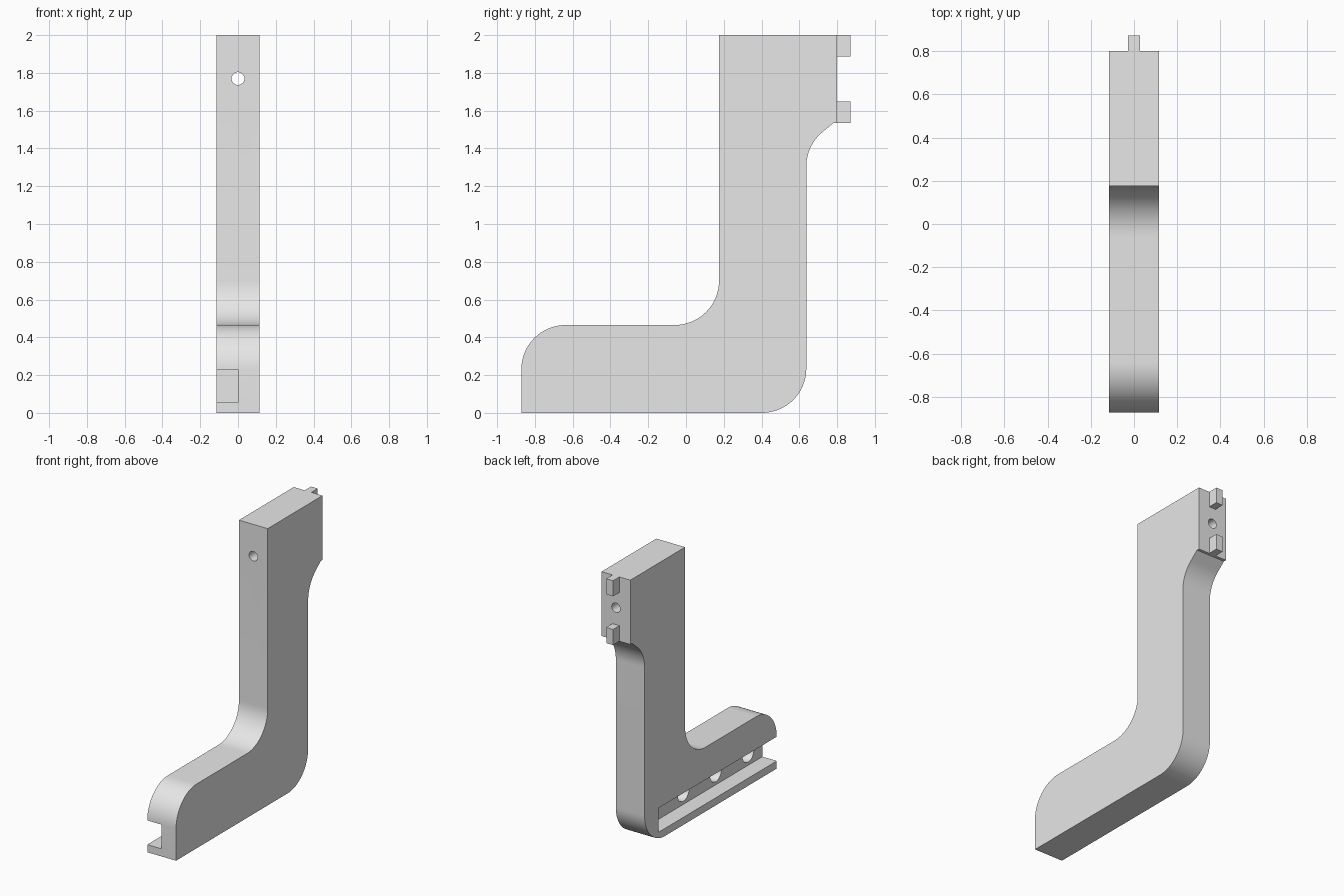
import bpy, bmesh
from math import cos, sin, radians, pi
from mathutils import Matrix

cube = bpy.data.objects.get("Cube")
if cube:
    bpy.data.objects.remove(cube, do_unlink=True)

grey = bpy.data.materials.new("light grey")
grey.use_nodes = True
grey.diffuse_color = (0.8, 0.8, 0.8, 1)
grey.node_tree.nodes["Principled BSDF"].inputs["Base Color"].default_value = (0.8, 0.8, 0.8, 1)

HALF = 0.115   # half thickness of the bracket
R = 0.235      # corner radius


def add_object(name, bm):
    bmesh.ops.recalc_face_normals(bm, faces=bm.faces)
    mesh = bpy.data.meshes.new(name)
    bm.to_mesh(mesh)
    bm.free()
    mesh.materials.append(grey)
    obj = bpy.data.objects.new(name, mesh)
    bpy.context.collection.objects.link(obj)
    return obj


def box(name, low, high):
    bm = bmesh.new()
    bmesh.ops.create_cube(bm, size=1)
    for v in bm.verts:
        v.co = [(a + b) / 2 + c * (b - a) for a, b, c in zip(low, high, v.co)]
    return add_object(name, bm)


def rod(name, axis, centre, radius, length):
    bm = bmesh.new()
    turn = Matrix.Rotation(pi / 2, 4, "Y" if axis == "X" else "X")
    bmesh.ops.create_cone(bm, cap_ends=True, segments=32, radius1=radius, radius2=radius,
                          depth=length, matrix=Matrix.Translation(centre) @ turn)
    return add_object(name, bm)


def arc(y, z, start, end, steps=16):
    angles = [radians(start + (end - start) * i / steps) for i in range(steps + 1)]
    return [(y + R * cos(a), z + R * sin(a)) for a in angles]


def cut(target, cutter):
    mod = target.modifiers.new(cutter.name, "BOOLEAN")
    mod.operation = "DIFFERENCE"
    mod.solver = "EXACT"
    mod.object = cutter
    bpy.context.view_layer.objects.active = target
    bpy.ops.object.modifier_apply(modifier=mod.name)
    bpy.data.objects.remove(cutter, do_unlink=True)


# Side profile of the bracket, extruded across its thickness
profile = [(0.175, 2), (0.8, 2), (0.8, 1.535), (0.78, 1.535)]
profile += arc(0.637 + R, 1.305, 129, 180)
profile += arc(0.637 - R, R, 0, -90)
profile += [(-0.872, 0)]
profile += arc(-0.872 + R, 0.465 - R, 180, 90)
profile += arc(0.175 - R, 0.465 + R, -90, 0)
bm = bmesh.new()
face = bm.faces.new([bm.verts.new((-HALF, y, z)) for y, z in profile])
side = bmesh.ops.extrude_face_region(bm, geom=[face])["geom"]
bmesh.ops.translate(bm, vec=(2 * HALF, 0, 0),
                    verts=[g for g in side if isinstance(g, bmesh.types.BMVert)])
bracket = add_object("bracket_body", bm)

# Slot along the foot, blind holes in its wall, and the bolt hole at the top
cut(bracket, box("slot_cutter", (-0.2, -1, 0.055), (0, 0.478, 0.23)))
for y in (0.03, -0.34, -0.71):
    cut(bracket, rod("blind_hole_cutter", "X", (0.03, y, 0.143), 0.065, 0.12))
cut(bracket, rod("bolt_hole_cutter", "Y", (0, 0.5, 1.77), 0.034, 1))

bpy.ops.object.select_all(action="DESELECT")
bracket.select_set(True)
bpy.context.view_layer.objects.active = bracket
bpy.ops.object.shade_smooth_by_angle(angle=radians(30))

# Locating tabs on the back
for name, z in (("upper_tab", 1.887), ("lower_tab", 1.535)):
    box(name, (-0.027, 0.79, z), (0.027, 0.872, z + 0.113))
